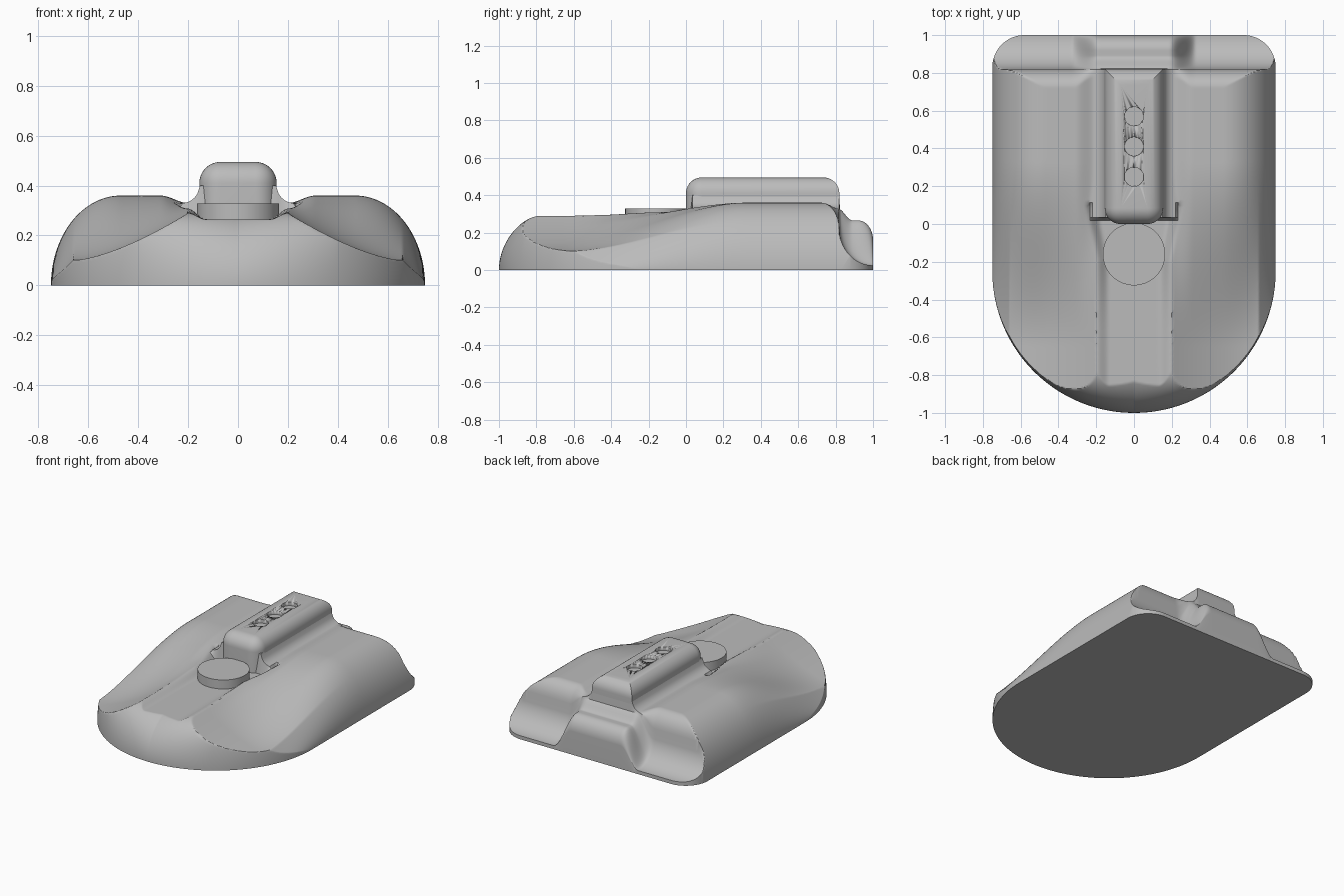
import bpy, bmesh, math

cube = bpy.data.objects.get("Cube")
if cube:
    bpy.data.objects.remove(cube, do_unlink=True)

grey = bpy.data.materials.new("plain grey")
grey.use_nodes = True
COLOUR = (0.5, 0.5, 0.5, 1)
grey.diffuse_color = COLOUR
grey.node_tree.nodes["Principled BSDF"].inputs["Base Color"].default_value = COLOUR


def make_object(name, bm, angle=30):
    bmesh.ops.recalc_face_normals(bm, faces=bm.faces)
    mesh = bpy.data.meshes.new(name)
    bm.to_mesh(mesh)
    bm.free()
    mesh.materials.append(grey)
    ob = bpy.data.objects.new(name, mesh)
    bpy.context.collection.objects.link(ob)
    bpy.ops.object.select_all(action="DESELECT")
    ob.select_set(True)
    bpy.context.view_layer.objects.active = ob
    bpy.ops.object.shade_smooth_by_angle(angle=math.radians(angle))
    return ob


def ease(a, b, v):
    t = min(1, max(0, (v - a) / (b - a)))
    return t * t * (3 - 2 * t)


def mix(a, b, t):
    return a + (b - a) * t


def arc(u):
    """Quarter circle: 1 at u = 0 falling to 0 at u = 1."""
    return math.sqrt(max(0, 1 - min(1, max(0, u)) ** 2))


HALF, NOSE = 0.75, -0.25      # half width, centre of the round nose


def half_width(y):
    if y < NOSE:
        return HALF * arc((NOSE - y) / HALF)
    if y > 0.83:
        return HALF - 0.17 + 0.17 * arc((y - 0.83) / 0.17)
    return HALF


def rear_section(x):
    if x > 0.47:
        return 0.36 * arc((x - 0.47) / 0.28)
    return mix(0.33, 0.36, ease(0.2, 0.31, x))


def front_section(x):
    if x > 0.66:
        return 0.1 * (HALF - x) / 0.09
    return 0.1 + 0.19 * (1 - max(0, x - 0.2) / 0.46) ** 1.5


def body_height(x, y):
    x = abs(x)
    # low front wings swelling into the tall rear wings
    rise = ease(-0.65, 0.33, y)
    z = mix(front_section(x), rear_section(x), rise)
    # channel along the middle, widening towards the housing
    edge = mix(0.2, 0.26, min(1, max(0, (y + 0.2) / 0.3)))
    if y < 0.1:
        z = mix(0.265, z, ease(edge - 0.07, edge, x))
    # rounded nose
    if y < NOSE:
        inset = HALF - math.hypot(x, y - NOSE)
        width = max(0.1, 0.28 - 0.45 * x)
        if inset < width:
            z = min(z, (0.29 + 0.1 * rise) * arc(1 - inset / width))
    # fillet running up to the housing
    if 0.03 < y < 0.84 and x < 0.225:
        z = max(z, 0.4 - 0.07 * arc((0.225 - x) / 0.07))
    # tail: middle block flanked by two scooped outlets
    if y > 0.72:
        block = mix(0.33, 0.265, ease(0.81, 0.89, y))
        if y > 0.92:
            block = 0.16 + 0.105 * arc((y - 0.92) / 0.08)
        if y < 0.82:
            scoop = 0.22 + 0.14 * arc((y - 0.72) / 0.1)
        else:
            scoop = 0.025 + 0.195 * (1 - arc((1 - y) / 0.18))
        if y > 0.82:
            z = min(z, mix(block, scoop, ease(0.19, 0.33, x)))
        else:
            z = min(z, mix(max(z, block), scoop, ease(0.2, 0.33, x)))
    return max(z, 0.002)


# body shell: curved top, thin rim wall, flat base
N = 200
rows = [NOSE - HALF * math.cos(math.pi / 2 * (i + 0.1) / 90) for i in range(90)]
rows += [mix(NOSE, 0.7, i / 60) for i in range(60)]
rows += [mix(0.7, 0.9999, math.sin(math.pi / 2 * i / 70)) for i in range(71)]
bm = bmesh.new()
grid = []
for y in rows:
    w = half_width(y)
    xs = [w * math.sin(math.pi * (j / N - 0.5)) for j in range(N + 1)]
    grid.append([bm.verts.new((x, y, body_height(x, y))) for x in xs])
for a, b in zip(grid, grid[1:]):
    for j in range(N):
        bm.faces.new((a[j], a[j + 1], b[j + 1], b[j]))
rim = (grid[0] + [r[-1] for r in grid[1:]] + grid[-1][-2::-1]
       + [r[0] for r in grid[-2:0:-1]])
base = [bm.verts.new((v.co.x, v.co.y, 0)) for v in rim]
for k in range(len(rim)):
    m = (k + 1) % len(rim)
    bm.faces.new((rim[m], rim[k], base[k], base[m]))
bm.faces.new(base)
make_object("body", bm, 35)

# housing: rounded on top and at the front, mitred at the back
bm = bmesh.new()
bmesh.ops.create_cube(bm, size=1)
for v in bm.verts:
    v.co = (v.co.x * 0.31, 0.41 + v.co.y * 0.82, 0.2 if v.co.z < 0 else 0.495)
round_edges = [e for e in bm.edges if all(v.co.z > 0.4 for v in e.verts)
               or all(v.co.y < 0.1 for v in e.verts)
               and abs(e.verts[0].co.z - e.verts[1].co.z) > 0.1]
bmesh.ops.bevel(bm, geom=round_edges, offset=0.085, segments=10, profile=0.5,
                affect="EDGES")
housing = make_object("housing", bm)


def cylinder(name, y, radius, bottom, top):
    bm = bmesh.new()
    bmesh.ops.create_cone(bm, cap_ends=True, segments=64, radius1=radius,
                          radius2=radius, depth=top - bottom)
    bmesh.ops.translate(bm, verts=bm.verts, vec=(0, y, (top + bottom) / 2))
    return make_object(name, bm)


# three round recesses in the housing
for y in (0.25, 0.41, 0.57):
    cutter = cylinder("recess_cutter", y, 0.05, 0.47, 0.55)
    cutter.hide_render = True
    cut = housing.modifiers.new("recess", "BOOLEAN")
    cut.object, cut.solver = cutter, "EXACT"
    bpy.context.view_layer.objects.active = housing
    bpy.ops.object.modifier_apply(modifier=cut.name)
    bpy.data.objects.remove(cutter, do_unlink=True)

# round button in front of the housing
cylinder("button", -0.16, 0.165, 0.2, 0.328)
